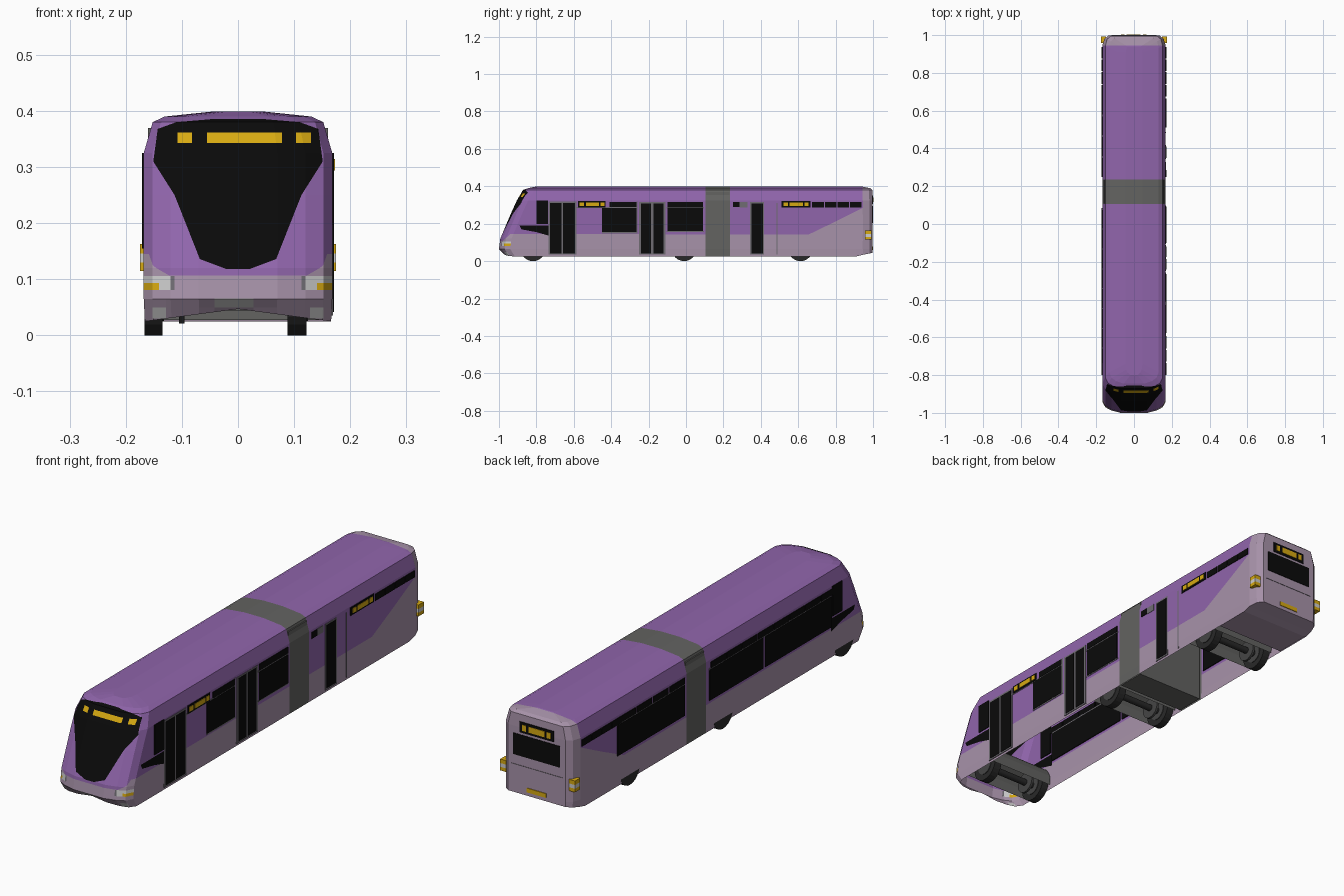
import bpy, bmesh, math
from mathutils import Matrix

if "Cube" in bpy.data.objects:
    bpy.data.objects.remove(bpy.data.objects["Cube"])

COLORS = {
    "purple": (0.28, 0.13, 0.41), "mauve": (0.39, 0.29, 0.40), "bellows_grey": (0.125, 0.125, 0.12),
    "glass_black": (0.003, 0.003, 0.003), "sign_yellow": (0.68, 0.40, 0.006), "lamp_white": (0.62, 0.62, 0.62),
    "frame_grey": (0.16, 0.15, 0.17), "tyre": (0.022, 0.022, 0.022), "hub_grey": (0.06, 0.06, 0.06),
}
MATS = {}
for n, c in COLORS.items():
    MATS[n] = bpy.data.materials.new(n)
    MATS[n].diffuse_color = (*c, 1)
NAMES = list(COLORS)


def finish(name, bm, mats):
    me = bpy.data.meshes.new(name)
    bm.to_mesh(me)
    bm.free()
    for m in mats:
        me.materials.append(MATS[m])
    ob = bpy.data.objects.new(name, me)
    bpy.context.collection.objects.link(ob)
    return ob


def boxes(name, mat, ranges):
    """One object made of boxes given as (x0, x1, y0, y1, z0, z1)."""
    bm = bmesh.new()
    for x0, x1, y0, y1, z0, z1 in ranges:
        m = Matrix.Translation(((x0 + x1) / 2, (y0 + y1) / 2, (z0 + z1) / 2)) @ \
            Matrix.Diagonal((abs(x1 - x0), y1 - y0, z1 - z0, 1))
        bmesh.ops.create_cube(bm, size=1, matrix=m)
    return finish(name, bm, [mat])


HW = 0.168


def side(name, mat, rects, s=1, t=0.003):
    """Thin plates on a side wall, given as (y0, y1, z0, z1)."""
    return boxes(name, mat, [(s * (HW - 0.004), s * (HW + t), *r) for r in rects])


def inside(p, poly):
    hit = False
    for (ax, ay), (bx, by) in zip(poly, poly[1:] + poly[:1]):
        if (ay > p[1]) != (by > p[1]) and p[0] < (bx - ax) * (p[1] - ay) / (by - ay) + ax:
            hit = not hit
    return hit


def paint(bm, axis, poly, mat, region=lambda f: True):
    """Cut a polygon, projected along an axis, into the shell and colour it."""
    u = 1 if axis == "x" else 0
    lo = [min(p[i] for p in poly) for i in (0, 1)]
    hi = [max(p[i] for p in poly) for i in (0, 1)]

    def near(f):
        us, zs = [v.co[u] for v in f.verts], [v.co.z for v in f.verts]
        return region(f) and max(us) > lo[0] and min(us) < hi[0] and max(zs) > lo[1] and min(zs) < hi[1]

    for a, b in zip(poly, poly[1:] + poly[:1]):
        du, dz = b[0] - a[0], b[1] - a[1]
        bm.normal_update()
        fs = [f for f in bm.faces if near(f)]
        geom = list({e for f in fs for e in (*f.verts, *f.edges)}) + fs
        co, no = ((0, *a), (0, -dz, du)) if u else ((a[0], 0, a[1]), (-dz, 0, du))
        bmesh.ops.bisect_plane(bm, geom=geom, dist=1e-6, plane_co=co, plane_no=no)
    bm.normal_update()
    for f in bm.faces:
        c = f.calc_center_median()
        if region(f) and inside((c[u], c.z), poly):
            f.material_index = NAMES.index(mat)


def rect(u0, u1, z0, z1):
    return [(u0, z0), (u1, z0), (u1, z1), (u0, z1)]


# Body shell: horizontal outlines stacked upward (z, half width, front y, rear y)
LEVELS = [(0.025, 0.166, -0.975, 0.998), (0.065, HW, -1.0, 0.998), (0.12, HW, -0.993, 0.998),
          (0.25, HW, -0.938, 0.998), (0.325, HW, -0.904, 0.998), (0.38, 0.152, -0.872, 0.996),
          (0.39, 0.131, -0.845, 0.985), (0.399, 0.045, -0.80, 0.94)]
bm = bmesh.new()
rings = []
for i, (z, hw, yf, yr) in enumerate(LEVELS):
    k = hw / HW
    half = [(0.07 * k, yf), (0.12 * k, yf + 0.013), (0.152 * k, yf + 0.03), (hw, yf + 0.06),
            (hw, 0.91), (hw, yr - 0.053), (0.157 * k, yr - 0.018), (0.135 * k, yr)]
    outline = [(0, yf)] + half + [(0, yr)] + [(-x, y) for x, y in reversed(half)]
    ring = []
    for x, y in outline:
        zz = z
        if i == 0 and y < -0.9:          # raised middle of the front bumper
            zz = 0.047 - 0.022 * abs(x) / 0.166
        elif i == 0 and y > 0.91:        # rear undercut
            zz = 0.027 + 0.2 * (y - 0.91)
        ring.append(bm.verts.new((x, y, zz)))
    rings.append(ring)
for r, q in zip(rings, rings[1:]):
    for j in range(len(r)):
        n = (j + 1) % len(r)
        bm.faces.new((r[j], r[n], q[n], q[j]))
bm.faces.new(rings[-1])
# Rear underfloor closing the tail
tail = [v for v in rings[0] if v.co.y > 0.9]
bm.faces.new(tail)
bmesh.ops.recalc_face_normals(bm, faces=bm.faces)

# Body colours
front = lambda f: f.normal.y < -0.1
flank = lambda f: abs(f.normal.x) > 0.5
paint(bm, "x", [(-1.1, 0), (-1.1, 0.107), (-0.98, 0.107), (-0.94, 0.145), (0.655, 0.142), (0.8, 0.212),
                (0.945, 0.285), (0.945, 0.45), (1.1, 0.45), (1.1, 0)], "mauve")
paint(bm, "x", rect(0.105, 0.235, -0.1, 0.5), "bellows_grey")
screen = [(0.02, 0.118), (0.068, 0.136), (0.113, 0.25), (0.151, 0.31), (0.143, 0.368), (0.11, 0.38), (0.04, 0.386)]
paint(bm, "y", screen + [(-x, z) for x, z in reversed(screen)], "glass_black", front)
for x0, x1 in ((-0.055, 0.078), (-0.108, -0.082), (0.103, 0.13)):
    paint(bm, "y", rect(x0, x1, 0.343, 0.362), "sign_yellow", front)
paint(bm, "y", rect(-0.042, 0.028, 0.05, 0.066), "lamp_white", front)
for s in (1, -1):
    def lamp(x0, x1, z0, z1, mat):
        paint(bm, "y", rect(*sorted((s * x0, s * x1)), z0, z1), mat, front)
    lamp(0.113, 0.145, 0.081, 0.106, "frame_grey")
    lamp(0.120, 0.17, 0.081, 0.106, "lamp_white")
    lamp(0.141, 0.17, 0.081, 0.093, "sign_yellow")
    lamp(0.128, 0.152, 0.03, 0.05, "lamp_white")
paint(bm, "x", [(-0.89, 0.19), (-0.73, 0.19), (-0.73, 0.135), (-0.8, 0.155), (-0.88, 0.17)],
      "glass_black", flank)
finish("body_shell", bm, NAMES)

# Floor and inner walls of the joint
boxes("joint_core", "bellows_grey", [(-0.16, 0.16, 0.108, 0.232, 0.027, 0.37)])
boxes("tail_floor", "mauve", [(-0.163, 0.163, 0.75, 0.91, 0.027, 0.031)])

# Right side: doors, windows and signs
side("door_frames", "frame_grey", [(-0.735, -0.585, 0.035, 0.318), (-0.25, -0.11, 0.035, 0.315),
                                   (0.343, 0.418, 0.035, 0.315), (0.483, 0.488, 0.035, 0.31)], t=0.0015)
side("door_leaves", "glass_black", [(-0.728, -0.666, 0.042, 0.31), (-0.658, -0.594, 0.042, 0.31),
                                    (-0.24, -0.186, 0.042, 0.308), (-0.175, -0.12, 0.042, 0.308),
                                    (0.35, 0.411, 0.042, 0.308)])
side("right_windows", "glass_black", [(-0.45, -0.265, 0.155, 0.285), (-0.41, -0.265, 0.289, 0.315),
                                      (-0.1, 0.092, 0.162, 0.283), (-0.1, 0.092, 0.288, 0.315),
                                      (0.25, 0.287, 0.289, 0.315)])
side("right_rails", "frame_grey", [(-0.59, -0.26, 0.284, 0.29), (-0.265, -0.258, 0.15, 0.318),
                                   (-0.45, -0.26, 0.149, 0.155), (-0.105, 0.097, 0.282, 0.289),
                                   (-0.105, 0.097, 0.157, 0.162), (0.287, 0.328, 0.287, 0.316)], t=0.0015)
side("side_signs", "glass_black", [(-0.578, -0.43, 0.287, 0.321), (0.51, 0.665, 0.287, 0.321)])
side("side_sign_displays", "sign_yellow", [(-0.57, -0.545, 0.294, 0.314), (-0.535, -0.465, 0.294, 0.314),
                                           (-0.457, -0.437, 0.294, 0.314), (0.522, 0.545, 0.294, 0.314),
                                           (0.553, 0.625, 0.294, 0.314), (0.633, 0.655, 0.294, 0.314)], t=0.005)

# Left side: long glazed band
left_upper = [(y, y + 0.1, 0.289, 0.315) for y in (-0.76, -0.655, -0.55, -0.445, -0.34, -0.235, -0.13, -0.025)]
left_upper += [(y, y + 0.1, 0.289, 0.315) for y in (0.25, 0.36, 0.47, 0.58)]
side("left_windows", "glass_black", [(-0.73, -0.287, 0.155, 0.285), (-0.275, 0.085, 0.155, 0.285),
                                     (0.25, 0.7, 0.155, 0.285)] + left_upper, -1)
side("left_rails", "frame_grey", [(-0.73, 0.085, 0.283, 0.291), (0.25, 0.7, 0.283, 0.291)], -1, 0.0015)

# Both sides: cab windows, rear strips, corner lamps
for s, label in ((1, "right"), (-1, "left")):
    side(label + "_cab_window", "glass_black", [(-0.8, -0.737, 0.198, 0.325)], s)
    side(label + "_rear_strip", "glass_black",
         [(y, y + 0.062, 0.287, 0.315) for y in (0.675, 0.742, 0.809, 0.876)], s)
    for part, mat, z0, z1 in (("lower", "sign_yellow", 0.115, 0.13), ("middle", "lamp_white", 0.13, 0.146),
                              ("upper", "sign_yellow", 0.146, 0.163)):
        boxes(f"{label}_rear_lamp_{part}", mat, [(s * 0.147, s * 0.175, 0.957, 0.992, z0, z1)])

# Rear face
boxes("rear_glass", "glass_black", [(-0.11, 0.11, 0.99, 1.0, 0.205, 0.295), (-0.08, 0.08, 0.99, 1.0, 0.305, 0.35)])
boxes("rear_sign_display", "sign_yellow", [(-0.04, 0.035, 0.99, 1.002, 0.315, 0.34), (-0.068, -0.05, 0.99, 1.002, 0.315, 0.34),
                                           (0.048, 0.066, 0.99, 1.002, 0.315, 0.34)])
boxes("rear_plate", "sign_yellow", [(-0.045, 0.045, 0.99, 1.001, 0.06, 0.078)])
boxes("rear_panel_line", "frame_grey", [(-0.12, 0.12, 0.99, 0.9995, 0.163, 0.165)])


# Wheels, inner hubs and arches
def drum(name, mat, x0, x1, y, z, r, caps=True, upper_half=False):
    bm = bmesh.new()
    m = Matrix.Translation(((x0 + x1) / 2, y, z)) @ Matrix.Rotation(math.pi / 2, 4, "Y")
    bmesh.ops.create_cone(bm, cap_ends=caps, segments=24, radius1=r, radius2=r, depth=x1 - x0, matrix=m)
    if upper_half:
        bmesh.ops.delete(bm, geom=[v for v in bm.verts if v.co.z < z - 0.03], context="VERTS")
    finish(name, bm, [mat])


for label, y in (("front", -0.818), ("middle", -0.01), ("rear", 0.612)):
    drum(label + "_wheel_left", "tyre", -0.167, -0.135, y, 0.066, 0.066)
    drum(label + "_wheel_right", "tyre", 0.088, 0.122, y, 0.066, 0.066)
    drum(label + "_hub_left", "hub_grey", -0.135, -0.132, y, 0.066, 0.04)
    drum(label + "_hub_right", "hub_grey", 0.122, 0.125, y, 0.066, 0.04)
    drum(label + "_brake_disc", "hub_grey", -0.105, -0.095, y, 0.066, 0.045)
    drum(label + "_axle", "tyre", -0.14, 0.1, y, 0.066, 0.014)
    drum(label + "_wheel_arch", "bellows_grey", -0.163, 0.163, y, 0.066, 0.082, False, True)

for m in bpy.data.materials:
    if m.users and not m.is_grease_pencil:
        m.use_nodes = True
        m.node_tree.nodes["Principled BSDF"].inputs["Base Color"].default_value = m.diffuse_color
